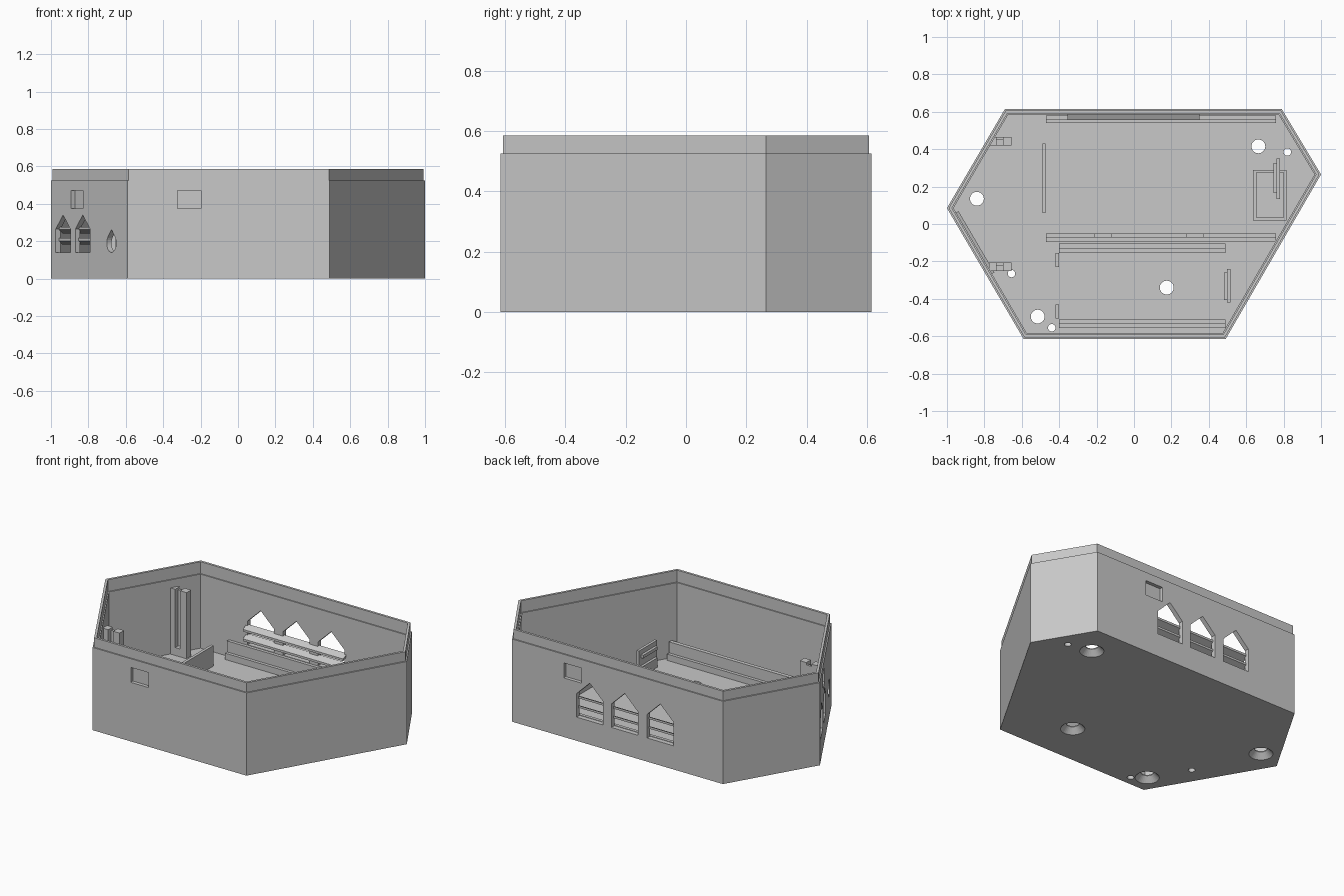
import bpy, bmesh, math
from mathutils import Vector

if "Cube" in bpy.data.objects:
    bpy.data.objects.remove(bpy.data.objects["Cube"], do_unlink=True)

COLOUR = (0.58, 0.58, 0.58, 1)
grey = bpy.data.materials.new("plain grey")
grey.use_nodes = True
grey.diffuse_color = COLOUR
grey.node_tree.nodes["Principled BSDF"].inputs["Base Color"].default_value = COLOUR

HEX = [Vector(p) for p in ((-.69, .615), (-1, .085), (-.59, -.615),
                           (.49, -.615), (1, .265), (.79, .615))]
LEFT_FRONT, FRONT, BACK = 1, 2, 5
FLOOR, SHOULDER, TOP, WALL = .04, .525, .585, .03


def wall_axes(i):
    """Start point, direction along the wall and inward normal."""
    p, q = HEX[i], HEX[(i + 1) % 6]
    d = (q - p).normalized()
    return p, d, Vector((-d.y, d.x))


def hex_ring(inset, z):
    ring = []
    for i in range(6):
        n1, n2 = wall_axes(i - 1 if i else 5)[2], wall_axes(i)[2]
        p = HEX[i] + (n1 + n2) * inset / (1 + n1.dot(n2))
        ring.append((p.x, p.y, z))
    return ring


def loft(bm, rings):
    """Bridge rings of equal length and cap both ends."""
    loops = [[bm.verts.new(p) for p in r] for r in rings]
    for a, b in zip(loops, loops[1:]):
        for i in range(len(a)):
            j = (i + 1) % len(a)
            bm.faces.new((a[i], a[j], b[j], b[i]))
    bm.faces.new(loops[0])
    bm.faces.new(loops[-1])


def wall_prism(bm, i, profile, d0, d1):
    """Extrude an (along, height) profile through wall i from depth d0 to d1."""
    p, d, n = wall_axes(i)
    loft(bm, [[(*(p + d * s + n * dep), z) for s, z in profile] for dep in (d0, d1)])


def finish(name, bm):
    bmesh.ops.recalc_face_normals(bm, faces=bm.faces[:])
    me = bpy.data.meshes.new(name)
    bm.to_mesh(me)
    bm.free()
    me.materials.append(grey)
    ob = bpy.data.objects.new(name, me)
    bpy.context.collection.objects.link(ob)
    return ob


def boxes(name, *items):
    bm = bmesh.new()
    for x0, x1, y0, y1, z0, z1 in items:
        loft(bm, [[(x0, y0, z), (x1, y0, z), (x1, y1, z), (x0, y1, z)] for z in (z0, z1)])
    return finish(name, bm)


def rect(s, w, z0, z1):
    return [(s - w/2, z0), (s + w/2, z0), (s + w/2, z1), (s - w/2, z1)]


def gable(s, w, z0, shoulder, apex):
    return [(s - w/2, z0), (s + w/2, z0), (s + w/2, shoulder), (s, apex), (s - w/2, shoulder)]


# Hollow six-sided case with a stepped lip
bm = bmesh.new()
loft(bm, [hex_ring(*r) for r in ((0, 0), (0, SHOULDER), (.008, SHOULDER), (.008, TOP),
                                 (.023, TOP), (.023, .51), (WALL, .51), (WALL, FLOOR))])
case = finish("case", bm)

# Cutters: gabled vents, cable hole, latch pockets, screw holes
bm = bmesh.new()
for x in (-.25, 0, .245):
    wall_prism(bm, BACK, gable(.79 - x, .185, .15, .3, .39), -.02, .05)
for s in (.128, .336):
    wall_prism(bm, LEFT_FRONT, gable(s, .155, .14, .265, .34), -.02, .05)
drop = [(.64 + .05 * math.cos(a), .19 + .05 * math.sin(a))
        for a in (math.radians(135 + 270 * k / 20) for k in range(21))]
wall_prism(bm, LEFT_FRONT, drop + [(.64, .262)], -.02, .05)
for wall, s in ((LEFT_FRONT, .277), (FRONT, .33), (BACK, .425)):
    wall_prism(bm, wall, rect(s, .125, .375, .47), -.02, .022)


def round_ring(x, y, r, z):
    return [(x + r * math.cos(a), y + r * math.sin(a), z)
            for a in (math.tau * k / 32 for k in range(32))]


for x, y in ((-.84, .135), (.665, .415), (.175, -.34), (-.515, -.495)):
    loft(bm, [round_ring(x, y, r, z) for r, z in ((.07, -.02), (.07, 0), (.037, .034), (.037, .06))])
for x, y in ((.82, .385), (-.655, -.265), (-.44, -.555)):
    loft(bm, [round_ring(x, y, .02, z) for z in (-.02, .06)])
cutter = finish("cutter", bm)

cut = case.modifiers.new("openings", "BOOLEAN")
cut.operation, cut.solver, cut.object = "DIFFERENCE", "EXACT", cutter
bpy.context.view_layer.objects.active = case
bpy.ops.object.modifier_apply(modifier=cut.name)
bpy.data.objects.remove(cutter, do_unlink=True)


# Louvre slats behind the vents
def slats(name, wall, s0, s1, reach):
    p, d, n = wall_axes(wall)
    bm = bmesh.new()
    for z in (.19, .25):
        section = ((.02, z + .012), (reach, z - .008), (reach, z + .006), (.02, z + .026))
        loft(bm, [[(*(p + d * s + n * dep), h) for dep, h in section] for s in (s0, s1)])
    finish(name, bm)


slats("back_slats", BACK, .44, 1.145, .06)
slats("left_front_slats", LEFT_FRONT, .045, .425, .045)

# Stepped board rails: tall outer plate and low inner ledge
Z0 = .03
boxes("back_rail", (-.47, .76, .56, .58, Z0, .15), (-.47, .76, .54, .56, Z0, .08))
boxes("middle_rail", (-.47, .76, -.07, -.05, Z0, .08), (-.47, .76, -.095, -.07, Z0, .15),
      (-.215, -.12, -.07, -.05, Z0, .1), (.28, .375, -.07, -.05, Z0, .1))
boxes("inner_front_rail", (-.40, .49, -.13, -.105, Z0, .15), (-.40, .49, -.155, -.13, Z0, .08))
boxes("front_rail", (-.40, .49, -.555, -.53, Z0, .15), (-.40, .49, -.53, -.51, Z0, .08))
boxes("rail_stops", (-.42, -.40, -.23, -.155, Z0, .15), (-.42, -.40, -.505, -.43, Z0, .15))
boxes("board_stop", (-.49, -.472, .06, .43, Z0, .17))

# Slotted posts against the pointed end
for name, y0 in (("back_post", .42), ("front_post", -.252)):
    y1 = y0 + .045
    boxes(name, (-.775, -.735, y0, y1, Z0, .46), (-.70, -.655, y0, y1, Z0, .46),
          (-.735, -.70, y0, y1, Z0, .09), (-.735, -.70, y0 + .03, y1, .09, .445))

# Sensor holders and component tray
boxes("front_holder", (.498, .515, -.42, -.24, Z0, .2), (.482, .498, -.405, -.26, Z0, .1),
      (.482, .498, -.405, -.26, .15, .17))
boxes("back_holder", (.763, .78, .135, .35, Z0, .2), (.747, .763, .165, .325, Z0, .1))
boxes("tray_rim", (.635, .655, .02, .29, Z0, .08), (.80, .815, .02, .29, Z0, .08),
      (.655, .80, .02, .035, Z0, .08), (.655, .80, .275, .29, Z0, .08))
